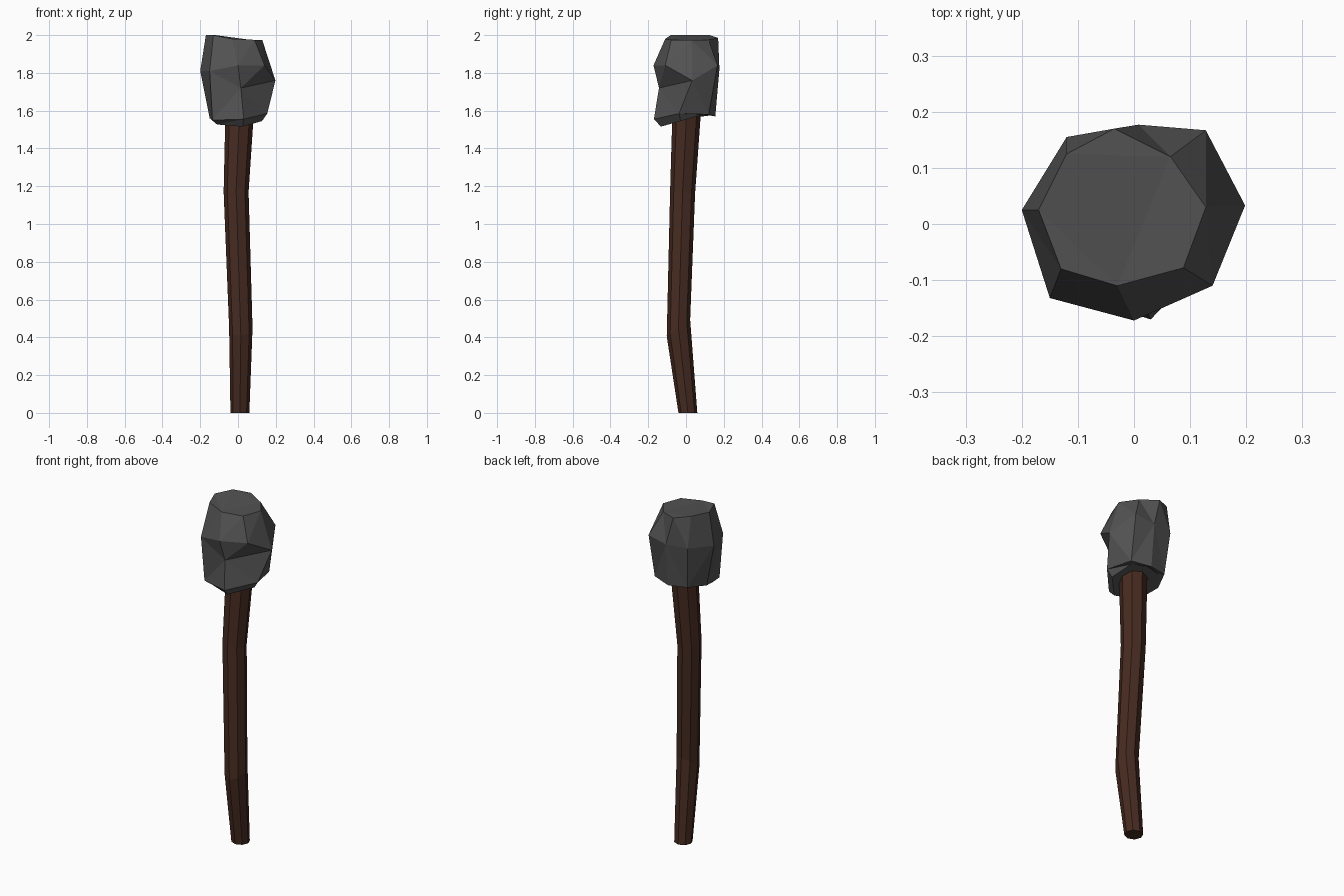
import bpy, bmesh, math
from mathutils import Vector

cube = bpy.data.objects.get("Cube")
if cube:
    bpy.data.objects.remove(cube, do_unlink=True)


def material(name, rgb):
    mat = bpy.data.materials.new(name)
    mat.use_nodes = True
    mat.diffuse_color = (*rgb, 1)
    bsdf = mat.node_tree.nodes["Principled BSDF"]
    bsdf.inputs["Base Color"].default_value = (*rgb, 1)
    bsdf.inputs["Roughness"].default_value = 0.9
    return mat


def finish(name, bm, mat):
    bmesh.ops.recalc_face_normals(bm, faces=bm.faces[:])
    mesh = bpy.data.meshes.new(name)
    bm.to_mesh(mesh)
    bm.free()
    mesh.materials.append(mat)
    obj = bpy.data.objects.new(name, mesh)
    bpy.context.collection.objects.link(obj)
    return obj


def bridge(bm, low, high, skip=()):
    n = len(low)
    for i in range(n):
        if i not in skip:
            j = (i + 1) % n
            bm.faces.new((low[i], low[j], high[j], high[i]))


stone = material("dark grey stone", (0.085, 0.085, 0.085))
wood = material("dark brown wood", (0.062, 0.024, 0.015))

# Crooked eight-sided handle: centre x, centre y, height, radius, tilt
SECTIONS = [(0.01, 0.01, 0.0, 0.05, 0.0),
            (0.015, -0.04, 0.45, 0.062, 0.7),
            (-0.01, -0.018, 1.17, 0.066, -0.15),
            (0.01, 0.005, 1.62, 0.076, 0.0)]
bm = bmesh.new()
rings = []
for cx, cy, cz, r, tilt in SECTIONS:
    ring = []
    for i in range(8):
        a = math.tau * i / 8
        dx, dy = r * math.cos(a), r * math.sin(a)
        ring.append(bm.verts.new((cx + dx, cy + dy, cz + tilt * dy)))
    rings.append(ring)
for low, high in zip(rings, rings[1:]):
    bridge(bm, low, high)
bm.faces.new(rings[0])
bm.faces.new(rings[-1])
finish("handle", bm, wood)

# Rough stone head: three irregular rings, starting at the right side
CROWN = [(-0.17, 0.025, 2.0), (-0.12, 0.125, 2.0), (-0.035, 0.17, 1.985),
         (0.065, 0.12, 1.975), (0.128, 0.03, 1.975), (0.088, -0.078, 1.975),
         (-0.03, -0.11, 1.98), (-0.13, -0.08, 2.0)]
BELLY = [(-0.2, 0.025, 1.81), (-0.12, 0.155, 1.82), (0.008, 0.177, 1.82),
         (0.128, 0.167, 1.84), (0.198, 0.033, 1.76), (0.14, -0.11, 1.84),
         (0, -0.172, 1.84), (-0.15, -0.132, 1.81)]
BASE = [(-0.15, 0.02, 1.56), (-0.1, 0.13, 1.575), (0.01, 0.155, 1.57),
        (0.12, 0.12, 1.58), (0.155, -0.037, 1.585), (0.105, -0.09, 1.573),
        (0.03, -0.17, 1.555), (-0.135, -0.12, 1.55)]
bm = bmesh.new()
crown, belly, base = ([bm.verts.new(p) for p in ring]
                      for ring in (CROWN, BELLY, BASE))
bridge(bm, belly, crown)
bridge(bm, base, belly, skip=(4, 5, 6))

# Chipped dent low on the front of the head
dent = bm.verts.new((0.015, -0.143, 1.72))
fan = belly[4:8] + [base[7], base[6], base[5], base[4]]
for i, v in enumerate(fan):
    bm.faces.new((dent, v, fan[(i + 1) % len(fan)]))

# Chamfered underside, dipping towards the front, and the flat crown
under = []
for v in base:
    z = 1.553 + 0.22 * v.co.y
    under.append(bm.verts.new(Vector((v.co.x * 0.82, v.co.y * 0.78, z))))
bridge(bm, under, base)
bm.faces.new(under)
bm.faces.new(crown)
bmesh.ops.triangulate(bm, faces=[f for f in bm.faces if len(f.verts) > 3])
finish("stone_head", bm, stone)
